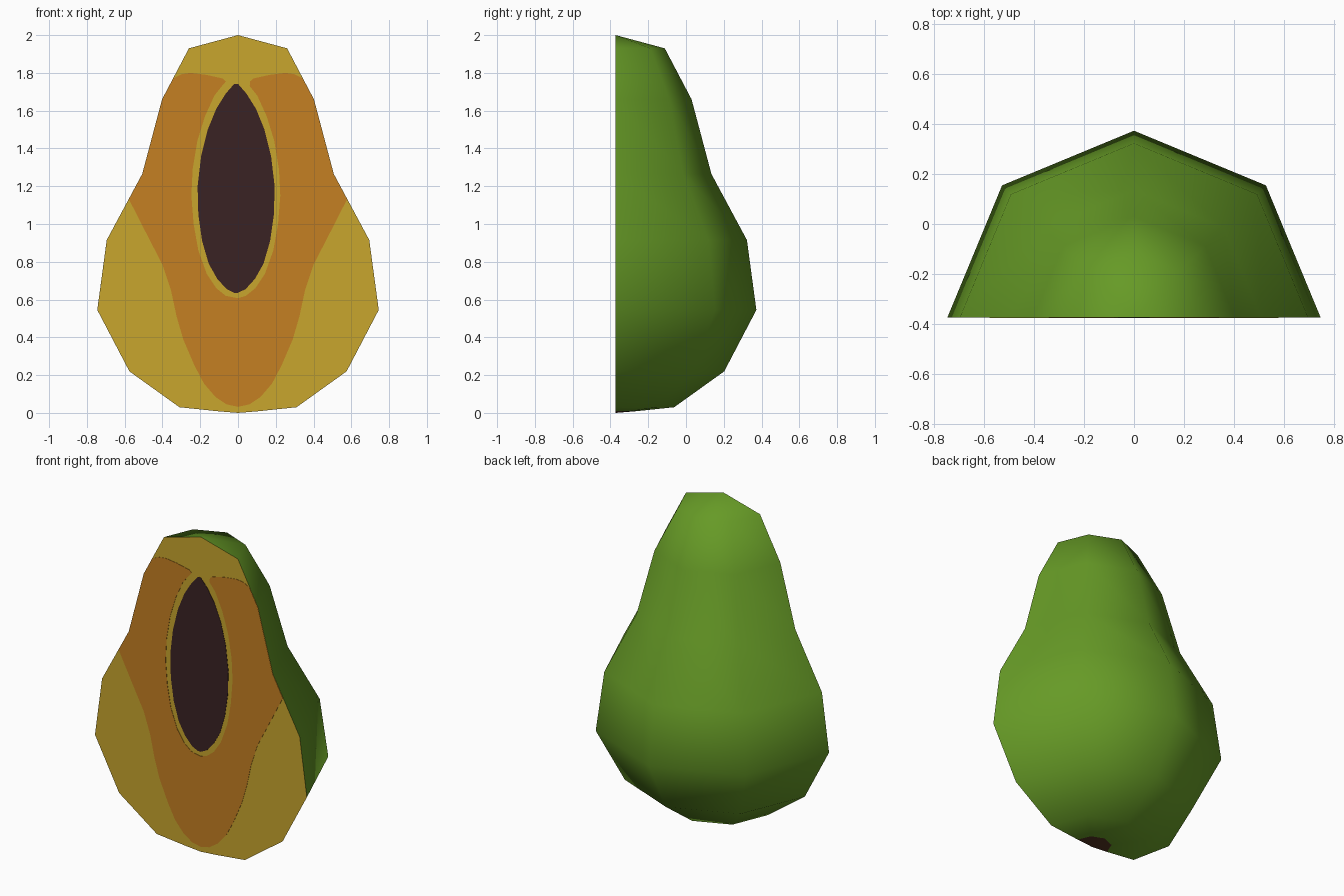
import bpy, bmesh, math

if "Cube" in bpy.data.objects:
    bpy.data.objects.remove(bpy.data.objects["Cube"])

FRONT = -0.3725          # y of the flat cut face


def srgb(h):
    def lin(c):
        c /= 255
        return c / 12.92 if c <= 0.04045 else ((c + 0.055) / 1.055) ** 2.4
    return (*[lin(int(h[i:i + 2], 16)) for i in (0, 2, 4)], 1)


def material(name, h):
    m = bpy.data.materials.new(name)
    m.diffuse_color = srgb(h)
    m.use_nodes = True
    m.node_tree.nodes["Principled BSDF"].inputs["Base Color"].default_value = m.diffuse_color
    return m


green = material("green skin", "669A26")
yellow = material("yellow flesh", "C8A62D")
orange = material("orange flesh", "C58022")
dark = material("dark seed cavity", "3A2224")
brown = material("brown scar", "523222")


def make_object(name, bm, mats):
    bmesh.ops.recalc_face_normals(bm, faces=bm.faces[:])
    me = bpy.data.meshes.new(name)
    bm.to_mesh(me)
    bm.free()
    for m in mats:
        me.materials.append(m)
    ob = bpy.data.objects.new(name, me)
    bpy.context.collection.objects.link(ob)
    return ob


# Half fruit: half an eight-sided lathe, closed by the cut face
profile = [(0.26, 1.93), (0.402, 1.66), (0.507, 1.265), (0.695, 0.915),
           (0.745, 0.545), (0.575, 0.22), (0.31, 0.03), (0.11, 0.009)]
bm = bmesh.new()
top = bm.verts.new((0, FRONT, 2.0))
bottom = bm.verts.new((0, FRONT, 0.0))
rings = [[bm.verts.new((r * math.cos(k * math.pi / 4),
                        FRONT + r * math.sin(k * math.pi / 4), z))
          for k in range(5)] for r, z in profile]
for k in range(4):
    bm.faces.new((top, rings[0][k], rings[0][k + 1]))
    for a, b in zip(rings, rings[1:]):
        bm.faces.new((a[k], b[k], b[k + 1], a[k + 1]))
    scar = bm.faces.new((bottom, rings[-1][k + 1], rings[-1][k]))
    scar.material_index = 2
cut = bm.faces.new([top] + [r[0] for r in rings] + [bottom]
                   + [r[4] for r in reversed(rings)])
cut.material_index = 1
fruit = make_object("fruit_half", bm, (green, yellow, brown))
bpy.context.view_layer.objects.active = fruit
fruit.select_set(True)
bpy.ops.object.shade_smooth_by_angle(angle=math.radians(75))


def plate(name, outlines, thick, mat):
    """Thin plates standing just proud of the cut face."""
    bm = bmesh.new()
    for pts in outlines:
        f = bm.faces.new([bm.verts.new((x, FRONT, z)) for x, z in pts])
        ext = bmesh.ops.extrude_face_region(bm, geom=[f])["geom"]
        bmesh.ops.translate(bm, vec=(0, -thick, 0),
                            verts=[v for v in ext
                                   if isinstance(v, bmesh.types.BMVert)])
    return make_object(name, bm, [mat])


# Orange flesh: one side of the band, mirrored
outer = [(0, 0.032), (0.06, 0.045), (0.12, 0.085), (0.18, 0.155), (0.23, 0.25),
         (0.29, 0.39), (0.325, 0.51), (0.355, 0.65), (0.40, 0.785),
         (0.48, 0.94), (0.577, 1.13), (0.506, 1.265), (0.401, 1.66),
         (0.343, 1.77), (0.30, 1.793), (0.25, 1.80), (0.17, 1.79),
         (0.08, 1.77), (0.064, 1.755)]
inner = [(0.07, 1.73), (0.11, 1.68), (0.16, 1.57), (0.20, 1.44), (0.225, 1.29),
         (0.232, 1.15), (0.22, 1.0), (0.195, 0.86), (0.15, 0.735),
         (0.10, 0.66), (0.05, 0.62), (0, 0.607)]
half = outer + [(x - 0.008, z) if x else (x, z) for x, z in inner]
left = outer + [(x + 0.015, z) if x else (x, z) for x, z in inner]
plate("orange_flesh", [half, [(-x, z) for x, z in left]], 0.002, orange)

# Seed cavity: pointed oval
seed = [(0.01, 1.742), (0.055, 1.69), (0.105, 1.61), (0.15, 1.50),
        (0.185, 1.36), (0.204, 1.20), (0.20, 1.05), (0.18, 0.91),
        (0.145, 0.79), (0.10, 0.71), (0.05, 0.655), (0.01, 0.636)]
oval = [(x - 0.01, z) for x, z in seed] + [(-x - 0.01, z) for x, z in reversed(seed)]
plate("seed_cavity", [oval], 0.002, dark)
